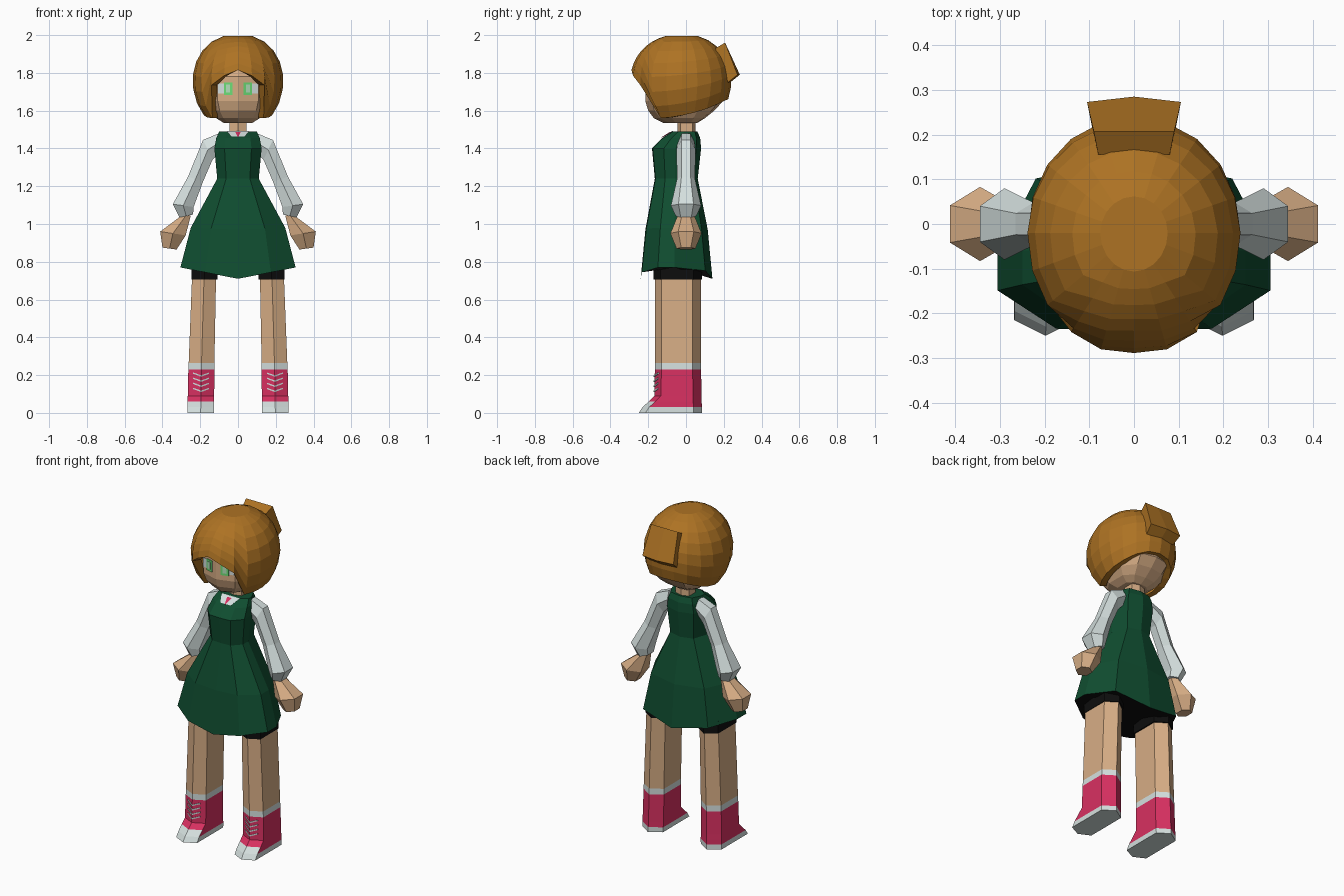
import bpy, bmesh, math

if "Cube" in bpy.data.objects:
    bpy.data.objects.remove(bpy.data.objects["Cube"], do_unlink=True)


def material(name, rgb):
    m = bpy.data.materials.new(name)
    m.use_nodes = True
    m.diffuse_color = (*rgb, 1)
    bsdf = next(n for n in m.node_tree.nodes if n.type == "BSDF_PRINCIPLED")
    bsdf.inputs["Base Color"].default_value = (*rgb, 1)
    bsdf.inputs["Roughness"].default_value = 0.9
    return m


HAIR = material("ginger_hair", (0.42, 0.17, 0.017))
SKIN = material("skin", (0.68, 0.42, 0.235))
GREEN = material("dress_green", (0.005, 0.075, 0.03))
BLACK = material("black_cloth", (0.004, 0.004, 0.004))
WHITE = material("white_cloth", (0.66, 0.74, 0.73))
PINK = material("boot_pink", (0.69, 0.03, 0.12))
IRIS = material("iris_green", (0.15, 0.72, 0.18))
PUPIL = material("pale_iris", (0.45, 0.75, 0.5))


def finish(name, bm, mats):
    bmesh.ops.recalc_face_normals(bm, faces=bm.faces)
    mesh = bpy.data.meshes.new(name)
    bm.to_mesh(mesh)
    bm.free()
    for m in mats:
        mesh.materials.append(m)
    ob = bpy.data.objects.new(name, mesh)
    bpy.context.scene.collection.objects.link(ob)
    return ob


def loft(name, rings, mats, rule=None, caps=(True, True)):
    """Skin closed rings; rule(face, band) picks the material, band -1 / -2 are the caps."""
    bm = bmesh.new()
    loops = [[bm.verts.new(p) for p in ring] for ring in rings]
    n = len(loops[0])
    made = []
    for b in range(len(loops) - 1):
        lo, hi = loops[b], loops[b + 1]
        for i in range(n):
            j = (i + 1) % n
            made.append((bm.faces.new((lo[i], lo[j], hi[j], hi[i])), b))
    for use, loop, band in zip(caps, (loops[0], loops[-1]), (-1, -2)):
        if use:
            made.append((bm.faces.new(loop), band))
    if rule:
        for f, b in made:
            f.material_index = rule(f, b)
    return finish(name, bm, mats)


def plate(name, pts, mat, surface):
    """Thin flat detail: x, z outline laid on the surface y = surface(x, z)."""
    loft(name, [[(x, surface(x, z) + d, z) for x, z in pts] for d in (0, 0.006)], [mat])


def mirrored(half):
    """Complete a half outline that starts and ends on the centre line."""
    return half + [(-x, y, z) for x, y, z in reversed(half[1:-1])]


# Hair: dome whose lower edge rises over the face and at the nape
COLS, ROWS, CY, CZ = 20, 7, -0.02, 1.76
EDGE = [1.815, 1.785, 1.735, 1.56, 1.565, 1.575, 1.59, 1.61, 1.635, 1.655, 1.66]


def hair_point(col, t, inset=1.0):
    a = 2 * math.pi * col / COLS
    drop = EDGE[min(col, COLS - col)] - CZ
    last = math.acos(drop / (0.245 if drop > 0 else 0.27))
    th = 0.28 + (last - 0.28) * t
    r = math.sin(th) ** 0.9 * inset
    z = CZ + math.cos(th) * (0.245 if th < math.pi / 2 else 0.27)
    depth = 0.275 if math.cos(a) > 0 else 0.26
    return (0.24 * r * math.sin(a), CY - depth * r * math.cos(a), z)


rings = [[hair_point(c, k / ROWS) for c in range(COLS)] for k in range(ROWS + 1)]
rings.append([hair_point(c, 1, 0.8) for c in range(COLS)])
loft("hair", rings, [HAIR], caps=(True, False))

# Hair bun: tilted slab on the back of the head
rings = []
for s in (-1, 0, 1):
    back = 0.012 * abs(s)
    rings.append([(s * 0.08, 0.155, 1.93), (s * 0.09, 0.207, 1.96),
                  (s * 0.105, 0.285 - back, 1.79), (s * 0.095, 0.235 - back, 1.75)])
loft("hair_bun", rings, [HAIR])

# Head
rings = []
for z, w, f, b in ((1.535, 0.075, 0.12, 0.06), (1.56, 0.115, 0.17, 0.1), (1.6, 0.145, 0.2, 0.15),
                   (1.65, 0.16, 0.215, 0.195), (1.78, 0.165, 0.215, 0.2), (1.85, 0.12, 0.16, 0.15)):
    rings.append(mirrored([(0, -f, z), (w * 0.67, -f + 0.033, z), (w, -f * 0.45, z),
                           (w, b * 0.4, z), (w * 0.6, b * 0.9, z), (0, b, z)]))
loft("head", rings, [SKIN])

# Eyes
for side, s in (("left", 1), ("right", -1)):
    for part, x0, x1, z0, z1, mat, off in (("eye", 0.028, 0.105, 1.69, 1.745, WHITE, 0.003),
                                           ("iris", 0.03, 0.075, 1.682, 1.75, IRIS, 0.005),
                                           ("pupil", 0.042, 0.064, 1.695, 1.738, PUPIL, 0.007)):
        plate(f"{side}_{part}", [(s * x0, z0), (s * x1, z0), (s * x1, z1), (s * x0, z1)], mat,
              lambda x, z: -0.215 + 0.3 * abs(x) - off)

# Neck
loft("neck", [mirrored([(0, -0.045, z), (0.045, -0.03, z), (0.045, 0.035, z), (0, 0.05, z)])
              for z in (1.45, 1.56)], [SKIN])

# Dress with a pointed hem and dark lining
rings = []
for z, w, f, b, rise in ((0.71, 0.305, -0.24, 0.14, 0.06), (0.97, 0.25, -0.215, 0.115, 0.01),
                         (1.24, 0.11, -0.165, 0.062, 0), (1.4, 0.125, -0.18, 0.08, 0),
                         (1.455, 0.115, -0.125, 0.075, 0), (1.49, 0.1, -0.07, 0.06, 0)):
    d = b - f
    half = [(0, f), (0.57 * w, f + 0.015 * d), (w, f + 0.24 * d),
            (w, f + 0.47 * d), (0.72 * w, f + 0.9 * d), (0, b)]
    rings.append(mirrored([(x, y, z + rise * x / w) for x, y in half]))
loft("dress", rings, [GREEN, BLACK], lambda f, b: 1 if b == -1 else 0)


# Collar and tie
def chest(x, z):
    return -0.07 - (1.49 - z) * 1.6


plate("collar", [(-0.06, 1.492), (0.06, 1.492), (0.035, 1.462), (-0.035, 1.462)], WHITE,
      lambda x, z: chest(x, z) - 0.006)
plate("tie", [(-0.014, 1.487), (0.014, 1.487), (0, 1.458)], PINK,
      lambda x, z: chest(x, z) - 0.011)


# Arms: hexagonal sections spanned by inner and outer points
def arm_ring(s, xi, zi, xo, zo, ry):
    pts = []
    for k in range(6):
        a = math.radians(30 + 60 * k)
        c = math.cos(a) / math.cos(math.pi / 6) / 2
        pts.append((s * ((xi + xo) / 2 + (xo - xi) * c), ry * math.sin(a),
                    (zi + zo) / 2 + (zo - zi) * c))
    return pts


SLEEVE = [(0.09, 1.39, 0.1, 1.48, 0.045), (0.135, 1.34, 0.185, 1.445, 0.05),
          (0.185, 1.225, 0.265, 1.25, 0.048), (0.235, 1.09, 0.345, 1.105, 0.08),
          (0.238, 1.05, 0.31, 1.035, 0.055)]
HAND = [(0.25, 1.045, 0.305, 1.04, 0.045), (0.277, 0.94, 0.412, 0.96, 0.083),
        (0.325, 0.865, 0.4, 0.875, 0.05)]

# Legs, from the thigh down to the sole: z, centre x, half width, front, back
LEG = [(0.78, 0.178, 0.063, -0.165, 0.08), (0.265, 0.193, 0.068, -0.165, 0.08),
       (0.23, 0.194, 0.069, -0.165, 0.08), (0.09, 0.196, 0.07, -0.168, 0.082),
       (0.06, 0.197, 0.07, -0.198, 0.083), (0.03, 0.197, 0.07, -0.23, 0.084),
       (0, 0.198, 0.07, -0.25, 0.085)]


def leg_ring(s, z, cx, w, f, b, grow=0.0):
    w, f, b = w + grow, f - grow, b + grow
    half = [(0, f, z), (w, f + 0.035, z), (w, b - 0.045, z), (0, b, z)]
    return [(x + s * cx, y, zz) for x, y, zz in mirrored(half)]


def leg_colour(face, band):
    if band in (0, 1):
        return band
    toe = face.calc_center_median().y < -0.15 and band >= 4
    return 1 if toe or band in (5, -2) else 2


for side, s in (("left", 1), ("right", -1)):
    loft(f"{side}_sleeve", [arm_ring(s, *r) for r in SLEEVE], [WHITE])
    loft(f"{side}_hand", [arm_ring(s, *r) for r in HAND], [SKIN])
    loft(f"{side}_leg_and_boot", [leg_ring(s, *r) for r in LEG], [SKIN, WHITE, PINK], leg_colour)
    loft(f"{side}_shorts_cuff", [leg_ring(s, z, *LEG[0][1:], grow=0.006) for z in (0.705, 0.78)],
         [BLACK])
    # Laces: slanted bars on both front facets of the boot
    cx = s * 0.195
    for i in range(4):
        for d in (-1, 1):
            z = 0.11 + i * 0.027
            plate(f"{side}_lace", [(cx, z), (cx + d * 0.042, z + 0.016),
                                   (cx + d * 0.042, z + 0.023), (cx, z + 0.008)], WHITE,
                  lambda x, z: -0.171 + 0.5 * abs(x - cx))
